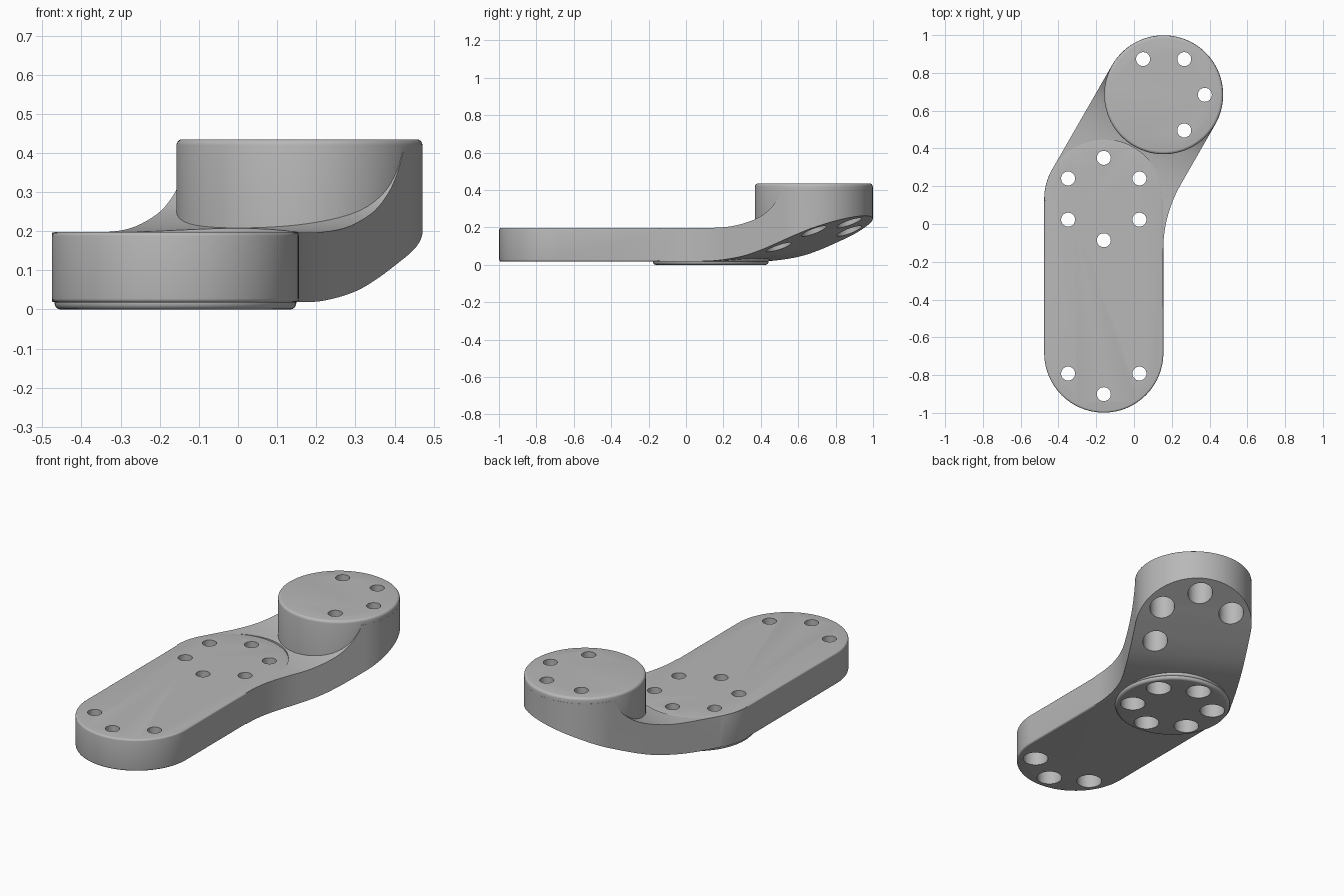
import bpy, bmesh, math
from mathutils import Vector

if "Cube" in bpy.data.objects:
    bpy.data.objects.remove(bpy.data.objects["Cube"], do_unlink=True)

# Centres of the three round ends, and the direction of the cranked arm
FOOT, PIVOT, TOP = Vector((-0.16, -0.683)), Vector((-0.16, 0.132)), Vector((0.157, 0.684))
R = 0.315
ALONG = (TOP - PIVOT).normalized()
ACROSS = Vector((ALONG.y, -ALONG.x))
SEG = 96

grey = bpy.data.materials.new("matte_grey")
grey.use_nodes = True
grey.diffuse_color = (0.48, 0.48, 0.48, 1)
grey.node_tree.nodes["Principled BSDF"].inputs["Base Color"].default_value = (0.48, 0.48, 0.48, 1)


def make_object(name, bm):
    bmesh.ops.recalc_face_normals(bm, faces=bm.faces)
    mesh = bpy.data.meshes.new(name)
    bm.to_mesh(mesh)
    bm.free()
    mesh.materials.append(grey)
    obj = bpy.data.objects.new(name, mesh)
    bpy.context.collection.objects.link(obj)
    return obj


def add_loft(bm, rings):
    """Closed solid through rings of equal point count."""
    loops = [[bm.verts.new(p) for p in ring] for ring in rings]
    for lo, hi in zip(loops, loops[1:]):
        n = len(lo)
        for i in range(n):
            bm.faces.new((lo[i], lo[(i + 1) % n], hi[(i + 1) % n], hi[i]))
    bm.faces.new(loops[0][::-1])
    bm.faces.new(loops[-1])


def arc(c, r, a0, a1, n):
    return [c + r * Vector((math.cos(a), math.sin(a)))
            for a in (a0 + (a1 - a0) * i / n for i in range(n + 1))]


def circle(c, r, n=SEG):
    return arc(c, r, 0, 2 * math.pi, n)[:-1]


def at_z(points, z):
    return [(p.x, p.y, z) for p in points]


def rounded(z0, z1, b0, b1, steps=4):
    """(inset, z) pairs of a wall with rounded bottom and top rims."""
    q = [math.pi / 2 * i / steps for i in range(steps + 1)]
    return ([(b0 * (1 - math.sin(a)), z0 + b0 * (1 - math.cos(a))) for a in q]
            + [(b1 * (1 - math.cos(a)), z1 - b1 * (1 - math.sin(a))) for a in q])


def solid(name, outline, wall):
    bm = bmesh.new()
    add_loft(bm, [at_z(outline(inset), z) for inset, z in wall])
    return make_object(name, bm)


def side_profile(name, points):
    """Profile in (distance along arm, z), extruded across the arm."""
    bm = bmesh.new()
    rings = []
    for s in (-2, 2):
        ring = []
        for t, z in points:
            p = PIVOT + ALONG * t + ACROSS * s
            ring.append((p.x, p.y, z))
        rings.append(ring)
    add_loft(bm, rings)
    return make_object(name, bm)


def combine(target, tool, operation):
    mod = target.modifiers.new("join", "BOOLEAN")
    mod.operation, mod.object, mod.solver = operation, tool, "EXACT"
    bpy.ops.object.select_all(action="DESELECT")
    bpy.context.view_layer.objects.active = target
    target.select_set(True)
    bpy.ops.object.modifier_apply(modifier=mod.name)
    bpy.data.objects.remove(tool, do_unlink=True)


def smooth_curve(pts, sub=4):
    """Catmull-Rom smoothing of a few profile points."""
    p = [Vector(q) for q in [pts[0]] + pts + [pts[-1]]]
    out = []
    for a, b, c, d in zip(p, p[1:], p[2:], p[3:]):
        for i in range(sub):
            u = i / sub
            out.append(0.5 * (2 * b + (c - a) * u + (2 * a - 5 * b + 4 * c - d) * u * u
                              + (3 * b - a - 3 * c + d) * u ** 3))
    return [tuple(v) for v in out] + [pts[-1]]


# Cranked arm: plan outline with a filleted inner corner
head = math.atan2(ALONG.y, ALONG.x)
edge_x = PIVOT.x + R - 0.0005
line_start = PIVOT + ACROSS * R
corner = line_start + ALONG * ((edge_x - line_start.x) / ALONG.x)
f0, f1 = corner - Vector((0, 0.19)), corner + ALONG * 0.19
fillet = [f0 * (1 - u) ** 2 + corner * 2 * u * (1 - u) + f1 * u * u
          for u in (i / 12 for i in range(13))]
plan = ([Vector((PIVOT.x, f0.y))] + fillet
        + arc(TOP, R, head - math.pi / 2, head + math.pi / 2, SEG // 2)
        + arc(PIVOT, R, head + math.pi / 2, math.pi, 10)
        + [Vector((PIVOT.x - R + 0.05, PIVOT.y - 0.1))])
body = solid("offset_bracket", lambda inset: plan, [(0, 0.021), (0, 0.6)])

# Swept upper face of the arm, and the flat round seat at the pivot
rise = smooth_curve([(0.17, 0.199), (0.28, 0.205), (0.373, 0.221), (0.474, 0.254),
                     (0.545, 0.30), (0.59, 0.35), (0.62, 0.405)])
combine(body, side_profile("upper_cutter", [(-2, 0.199)] + rise
                           + [(2, 0.405), (2, 0.8), (-2, 0.8)]), "DIFFERENCE")
combine(body, solid("seat_cutter", lambda inset: circle(PIVOT, R), [(0, 0.199), (0, 0.8)]),
        "DIFFERENCE")

# Raised round post
combine(body, solid("post", lambda inset: circle(TOP, R - 0.0005 - inset),
                    rounded(0.15, 0.437, 0.01, 0.015)), "UNION")

# Sloping underside of the arm
under = smooth_curve([(0.1, 0.0205), (0.2, 0.024), (0.3, 0.035), (0.4, 0.054),
                      (0.5, 0.085), (0.6, 0.123), (0.7, 0.163), (0.8, 0.205), (0.96, 0.268)])
combine(body, side_profile("under_cutter", [(0.1, -0.3)] + under + [(1.4, 0.44), (1.4, -0.3)]),
        "DIFFERENCE")

# Straight plate with round ends, and the round pad below the pivot
combine(body, solid("plate",
                    lambda inset: arc(FOOT, R + 0.0005 - inset, math.pi, 2 * math.pi, SEG // 2)
                    + arc(PIVOT, R + 0.0005 - inset, 0, math.pi, SEG // 2),
                    rounded(0.02, 0.2, 0.01, 0.01)), "UNION")
combine(body, solid("pad", lambda inset: circle(PIVOT, 0.309 - inset),
                    rounded(0.002, 0.1, 0.016, 0.01)), "UNION")

# Screw holes, widened from below
holes = bmesh.new()
patterns = [(FOOT, (210, 270, 330), 0.12),
            (PIVOT, (30, 90, 150, 210, 270, 330), 0.12),
            (TOP, (-60, 0, 60, 120), 0.355)]
for centre, angles, shelf in patterns:
    for a in angles:
        c = centre + 0.218 * Vector((math.cos(math.radians(a)), math.sin(math.radians(a))))
        add_loft(holes, [at_z(circle(c, r, 32), z) for r, z in
                         ((0.067, -0.2), (0.067, shelf), (0.037, shelf), (0.037, 0.8))])
combine(body, make_object("hole_cutters", holes), "DIFFERENCE")

# Rest on the ground and shade smoothly
low = min(v.co.z for v in body.data.vertices)
for v in body.data.vertices:
    v.co.z -= low
bpy.ops.object.select_all(action="DESELECT")
bpy.context.view_layer.objects.active = body
body.select_set(True)
bpy.ops.object.shade_smooth_by_angle(angle=math.radians(32))
